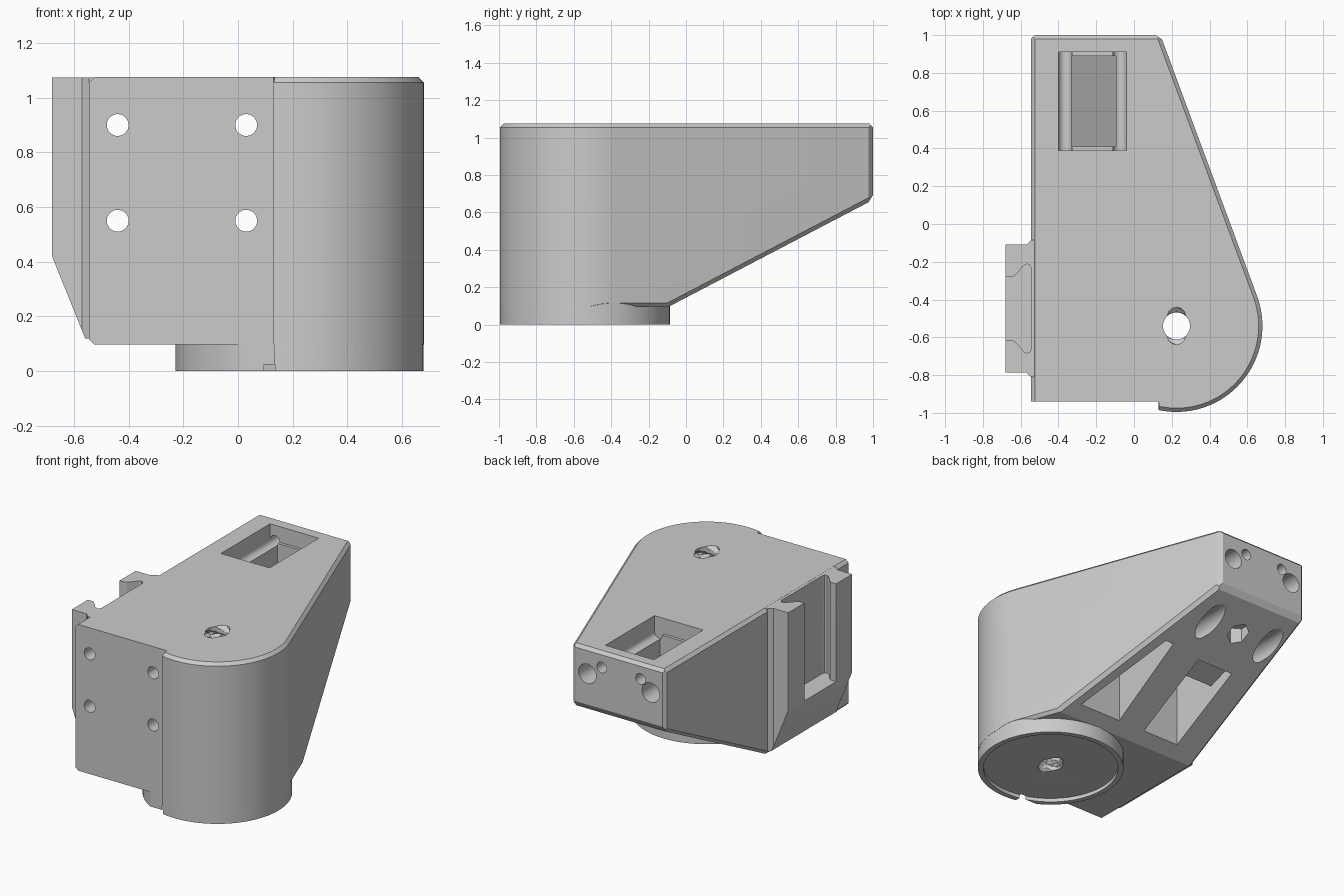
import bpy, bmesh
from math import sin, cos, pi, acos, atan2, hypot, radians
from mathutils import Vector, Matrix

if "Cube" in bpy.data.objects:
    bpy.data.objects.remove(bpy.data.objects["Cube"])

TOP, BASE = 1.075, 0.097             # top face and underside of the arm
CX, CY, R = 0.225, -0.54, 0.455      # centre and radius of the round column
CHAMFER = 0.02

grey = bpy.data.materials.new("light grey")
grey.use_nodes = True
grey.diffuse_color = (0.6, 0.6, 0.6, 1)
grey.node_tree.nodes["Principled BSDF"].inputs["Base Color"].default_value = (0.6, 0.6, 0.6, 1)


def finish(name, bm):
    bm.normal_update()
    bmesh.ops.triangulate(bm, faces=bm.faces[:])
    bm.normal_update()
    bmesh.ops.recalc_face_normals(bm, faces=bm.faces[:])
    if bm.calc_volume(signed=True) < 0:
        bmesh.ops.reverse_faces(bm, faces=bm.faces[:])
    mesh = bpy.data.meshes.new(name)
    bm.to_mesh(mesh)
    bm.free()
    mesh.materials.append(grey)
    obj = bpy.data.objects.new(name, mesh)
    bpy.context.collection.objects.link(obj)
    return obj


def loft(rings):
    """Closed solid through rings of equally many points."""
    bm = bmesh.new()
    rings = [[bm.verts.new(p) for p in ring] for ring in rings]
    for low, high in zip(rings, rings[1:]):
        for i in range(len(low)):
            bm.faces.new((low[i - 1], low[i], high[i], high[i - 1]))
    bm.faces.new(rings[0][::-1])
    bm.faces.new(rings[-1])
    return bm


def level(outline, z):
    return [(x, y, z) for x, y in outline]


def prism(outline, low, high):
    return loft([level(outline, low), level(outline, high)])


def side_prism(outline, low, high):
    return loft([[(x, y, z) for y, z in outline] for x in (low, high)])


def box(x0, x1, y0, y1, z0, z1):
    return prism([(x0, y0), (x1, y0), (x1, y1), (x0, y1)], z0, z1)


def rod(centre, radius, length, axis="Y", sides=32):
    bm = bmesh.new()
    turn = Matrix.Rotation(-pi / 2, 4, "X") if axis == "Y" else Matrix()
    shift = Matrix.Translation((0, 0, length / 2))
    bmesh.ops.create_cone(bm, cap_ends=True, segments=sides, radius1=radius, radius2=radius,
                          depth=length, matrix=Matrix.Translation(centre) @ turn @ shift)
    return bm


def half_space(point, normal):
    """Big block lying on the outer side of a plane."""
    bm = bmesh.new()
    place = Matrix.Translation(Vector(point) + normal * 2)
    bmesh.ops.create_cube(bm, size=4, matrix=place @ normal.to_track_quat("Z", "Y").to_matrix().to_4x4())
    return bm


def arc(radius, start, end, count):
    angles = [start + (end - start) * i / count for i in range(count + 1)]
    return [(CX + radius * cos(a), CY + radius * sin(a)) for a in angles]


def mirrored(half, middle):
    return [(x, middle + y) for x, y in half] + [(x, middle - y) for x, y in reversed(half)]


def combine(target, bm, operation="DIFFERENCE"):
    tool = finish("cutter", bm)
    tool.hide_render = True
    mod = target.modifiers.new("combine", "BOOLEAN")
    mod.operation, mod.object = operation, tool
    # Take the first solver that leaves a solid
    for solver in ("EXACT", "MANIFOLD", "FLOAT"):
        mod.solver = solver
        graph = bpy.context.evaluated_depsgraph_get()
        if len(target.evaluated_get(graph).data.polygons):
            break
    bpy.context.view_layer.objects.active = target
    bpy.ops.object.modifier_apply(modifier=mod.name)
    bpy.data.objects.remove(tool)


# Main body: straight sides, tangent flank, round corner and chamfered top
bx, by = 0.14 - CX, 1.0 - CY
tangent = atan2(by, bx) - acos(R / hypot(bx, by))
step = radians(-102)


def body_outline(inset):
    return ([(-0.545 + inset, 1 - inset), (-0.545 + inset, -0.94), (0.13, -0.94)]
            + arc(R - inset, step, tangent, 28) + [(0.14 - inset * 0.7, 1 - inset)])


outer = body_outline(0)
body = finish("mount_body", loft([level(outer, BASE), level(outer, TOP - CHAMFER),
                                  level(body_outline(CHAMFER), TOP)]))

# Sloping underside, then chamfers on the lower and rear edges
slope = Vector((0, 0.57, -1.09)).normalized()
combine(body, half_space((0, -0.09, BASE), slope))
flank = Vector((cos(tangent), sin(tangent), 0))
left, back, down = Vector((-1, 0, 0)), Vector((0, 1, 0)), Vector((0, 0, -1))
rear_low = BASE + 0.57
for corner, first, second in (
        ((0.14, 1, rear_low), flank, slope),
        ((-0.545, 1, rear_low), left, slope),
        ((0, 1, rear_low), back, slope),
        ((0.14, 1, 0), flank, back),
        ((-0.545, 1, 0), left, back),
        ((-0.545, 0, BASE), left, down),
        ((CX + R * flank.x, CY + R * flank.y, BASE), flank, down)):
    normal = (first + second).normalized()
    combine(body, half_space(Vector(corner) - normal * 0.014, normal))

# Round foot, flattened at the front
flat_end = 2 * pi + atan2(-0.4, -0.217)
foot = arc(R - 0.001, step + 0.003, flat_end, 72) + [(0.1315, -0.939)]
combine(body, prism(foot, 0, 0.28), "UNION")

# Side rail with flared base and sloping lower end
MID = -0.4475
rail = mirrored([(-0.5, 0.363), (-0.545, 0.363), (-0.57, 0.338), (-0.68, 0.338)], MID)
combine(body, prism(rail, 0.12, TOP - 0.0005), "UNION")
combine(body, half_space((-0.68, 0, 0.42), Vector((-0.31, 0, -0.125)).normalized()))

# Dovetail groove in the rail, open at the top
groove = mirrored([(-0.75, 0.168), (-0.645, 0.168), (-0.63, 0.174), (-0.583, 0.228),
                   (-0.565, 0.236), (-0.55, 0.23), (-0.545, 0.215)], MID)
combine(body, prism(groove, 0.42, 1.2))

# Long screw holes with wide bores at the back
for x in (-0.44, 0.03):
    for z in (0.9, 0.55):
        combine(body, rod((x, -1.1, z), 0.04, 2.3))
        combine(body, rod((x, -0.7, z), 0.065, 1.9))

# Top pocket: wide upper part, rod troughs and deep middle with sloping floor
combine(body, box(-0.4, -0.04, 0.39, 0.91, 0.97, 1.2))
for x in (-0.364, -0.076):
    combine(body, rod((x, 0.39, 0.97), 0.036, 0.8))
combine(body, side_prism([(0.41, 0.53), (0.89, 0.74), (0.89, 1.2), (0.41, 1.2)], -0.33, -0.095))

# Pockets in the sloping underside
combine(body, prism([(0.12, 0), (0.43, 0), (0.21, 0.56), (0.15, 0.56)], -0.1, 0.9))
combine(body, side_prism([(0, 0), (0, 0.9), (0.33, 0.9), (0.33, 0.42), (0.53, 0.49), (0.53, 0)],
                         -0.35, -0.08))
combine(body, rod((-0.2, 0.77, 0.3), 0.07, 0.32, "Z", 6))

# Recess and small notch under the foot
combine(body, rod((CX, CY, -0.1), 0.42, 0.125, "Z", 64))
combine(body, box(0.108, 0.135, -1.1, -0.9, -0.1, 0.025))

# Threaded bore: a double helix swelling along a vertical tube
SIDES, ROWS, LOW, HIGH = 24, 78, -0.05, 1.12
thread = []
for j in range(ROWS + 1):
    z = LOW + (HIGH - LOW) * j / ROWS
    ring = []
    for i in range(SIDES):
        a = 2 * pi * i / SIDES
        r = 0.072 + 0.028 * max(0, cos(2 * a - pi - 2 * pi * (z - TOP) / 0.075))
        ring.append((CX + r * cos(a), CY + r * sin(a), z))
    thread.append(ring)
combine(body, loft(thread))

# Smooth the curved walls, keep the machined edges crisp
bpy.ops.object.select_all(action="DESELECT")
body.select_set(True)
bpy.context.view_layer.objects.active = body
bpy.ops.object.shade_smooth_by_angle(angle=radians(25))
